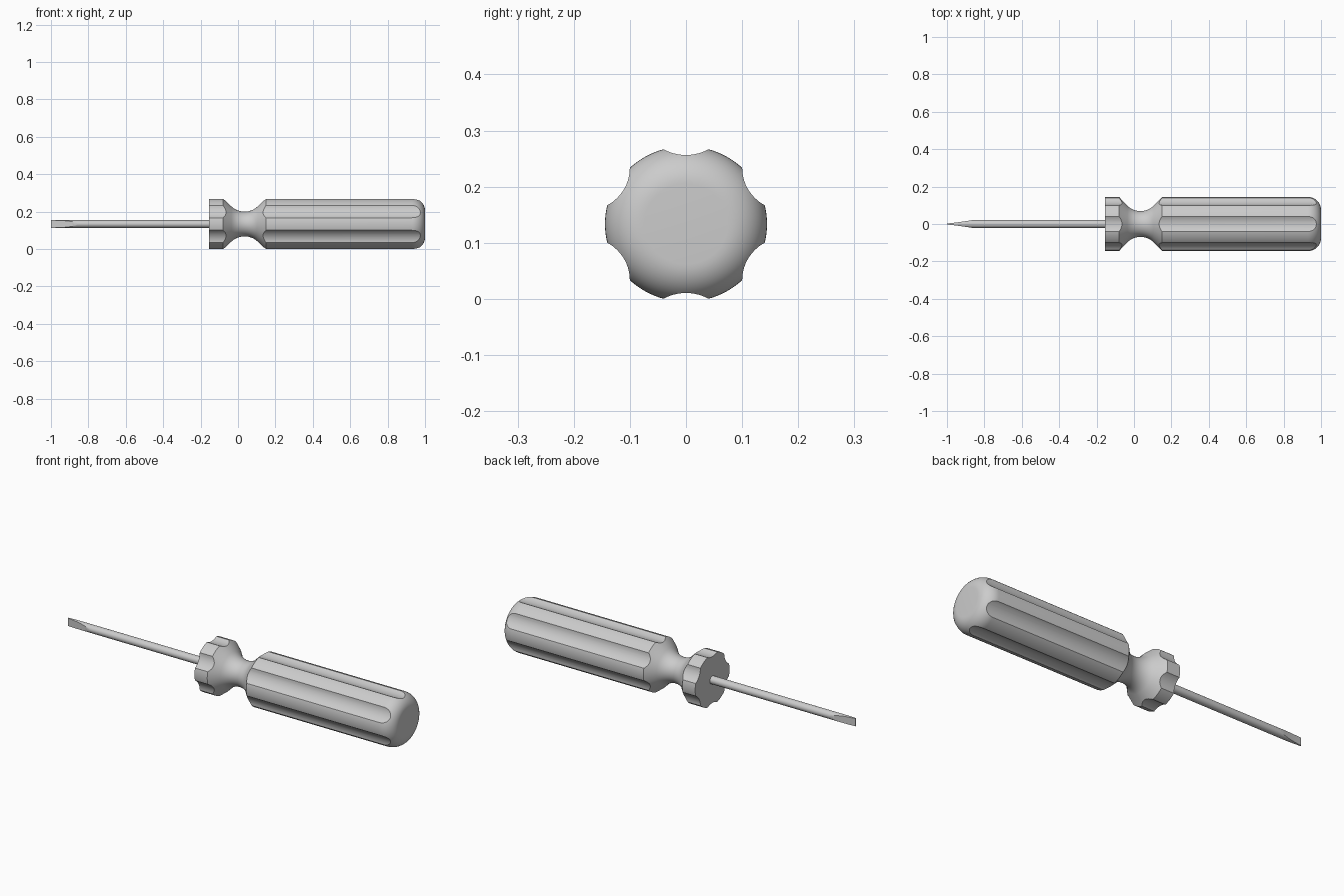
import bpy, bmesh
from math import sin, cos, pi, sqrt, radians
from mathutils import Matrix

cube = bpy.data.objects.get("Cube")
if cube:
    bpy.data.objects.remove(cube, do_unlink=True)

AXIS_Z, SQUASH = 0.1335, 0.96      # height of the tool axis, slight vertical flattening
R = 0.1445                         # handle radius
PLACE = Matrix.Translation((0, 0, AXIS_Z)) @ Matrix.Diagonal((1, 1, SQUASH, 1))

grey = bpy.data.materials.new("plain grey")
grey.use_nodes = True
grey.diffuse_color = (0.6, 0.6, 0.6, 1)
grey.node_tree.nodes["Principled BSDF"].inputs["Base Color"].default_value = (0.6, 0.6, 0.6, 1)


def finish(bm, name):
    bmesh.ops.transform(bm, matrix=PLACE, verts=bm.verts)
    bmesh.ops.recalc_face_normals(bm, faces=bm.faces)
    mesh = bpy.data.meshes.new(name)
    bm.to_mesh(mesh)
    bm.free()
    mesh.materials.append(grey)
    obj = bpy.data.objects.new(name, mesh)
    bpy.context.collection.objects.link(obj)
    return obj


def loft(bm, rings):
    """Skin closed rings of points and cap both ends."""
    rows = [[bm.verts.new(p) for p in ring] for ring in rings]
    n = len(rows[0])
    for a, b in zip(rows, rows[1:]):
        for i in range(n):
            j = (i + 1) % n
            bm.faces.new((a[i], a[j], b[j], b[i]))
    bm.faces.new(rows[0])
    bm.faces.new(rows[-1])


def circle(x, r, n=96, y=0, z=0):
    return [(x, y + r * cos(2 * pi * i / n), z + r * sin(2 * pi * i / n)) for i in range(n)]


def smooth(obj, angle):
    bpy.ops.object.select_all(action='DESELECT')
    obj.select_set(True)
    bpy.context.view_layer.objects.active = obj
    bpy.ops.object.shade_smooth_by_angle(angle=radians(angle))


# Handle profile: collar, waisted neck, grip, rounded end
NECK_X, NECK_R, ARC, FILLET = 0.035, 0.069, 0.1, 0.07
profile = [(-0.155, R), (-0.08, R)]
for i in range(17):
    a = radians(-45 + 90 * i / 16)
    profile.append((NECK_X + ARC * sin(a), NECK_R + ARC * (1 - cos(a))))
profile.append((0.15, R))
for i in range(13):
    a = pi / 2 * i / 12
    profile.append((1 - FILLET + FILLET * sin(a), R - FILLET + FILLET * cos(a)))
bm = bmesh.new()
loft(bm, [circle(x, r) for x, r in profile])
handle = finish(bm, "handle")

# Six lengthwise flutes cut into collar and grip
bm = bmesh.new()
for k in range(6):
    a = radians(30 + 60 * k)
    y, z = 0.208 * cos(a), 0.208 * sin(a)
    loft(bm, [circle(x, 0.08, 64, y, z) for x in (-0.3, 1.2)])
cutter = finish(bm, "flute_cutter")
cutter.hide_render = True
mod = handle.modifiers.new("flutes", 'BOOLEAN')
mod.operation, mod.solver, mod.object = 'DIFFERENCE', 'EXACT', cutter
bpy.context.view_layer.objects.active = handle
bpy.ops.object.modifier_apply(modifier=mod.name)
bpy.data.objects.remove(cutter, do_unlink=True)
smooth(handle, 28)

# Shaft with a hollow-ground flat blade
SHAFT_R, TIP, GRIND = 0.0215, 0.003, 0.14


def blade_ring(x):
    s = min((x + 1) / GRIND, 1)
    half = TIP + (SHAFT_R - TIP) * s ** 1.25
    edge = sqrt(max(SHAFT_R ** 2 - half ** 2, 0))
    top = []
    # two curved edges joined by flat sides
    for side in (1, -1):
        for i in range(17):
            t = pi * i / 16
            y = half * cos(t) * side
            z = max(sqrt(max(SHAFT_R ** 2 - y * y, 0)), edge) * side
            top.append((x, y, z))
    return top


bm = bmesh.new()
loft(bm, [blade_ring(-1 + GRIND * i / 16) for i in range(17)] + [blade_ring(-0.15)])
bmesh.ops.remove_doubles(bm, verts=bm.verts, dist=1e-6)
shaft = finish(bm, "shaft_and_blade")
smooth(shaft, 30)
